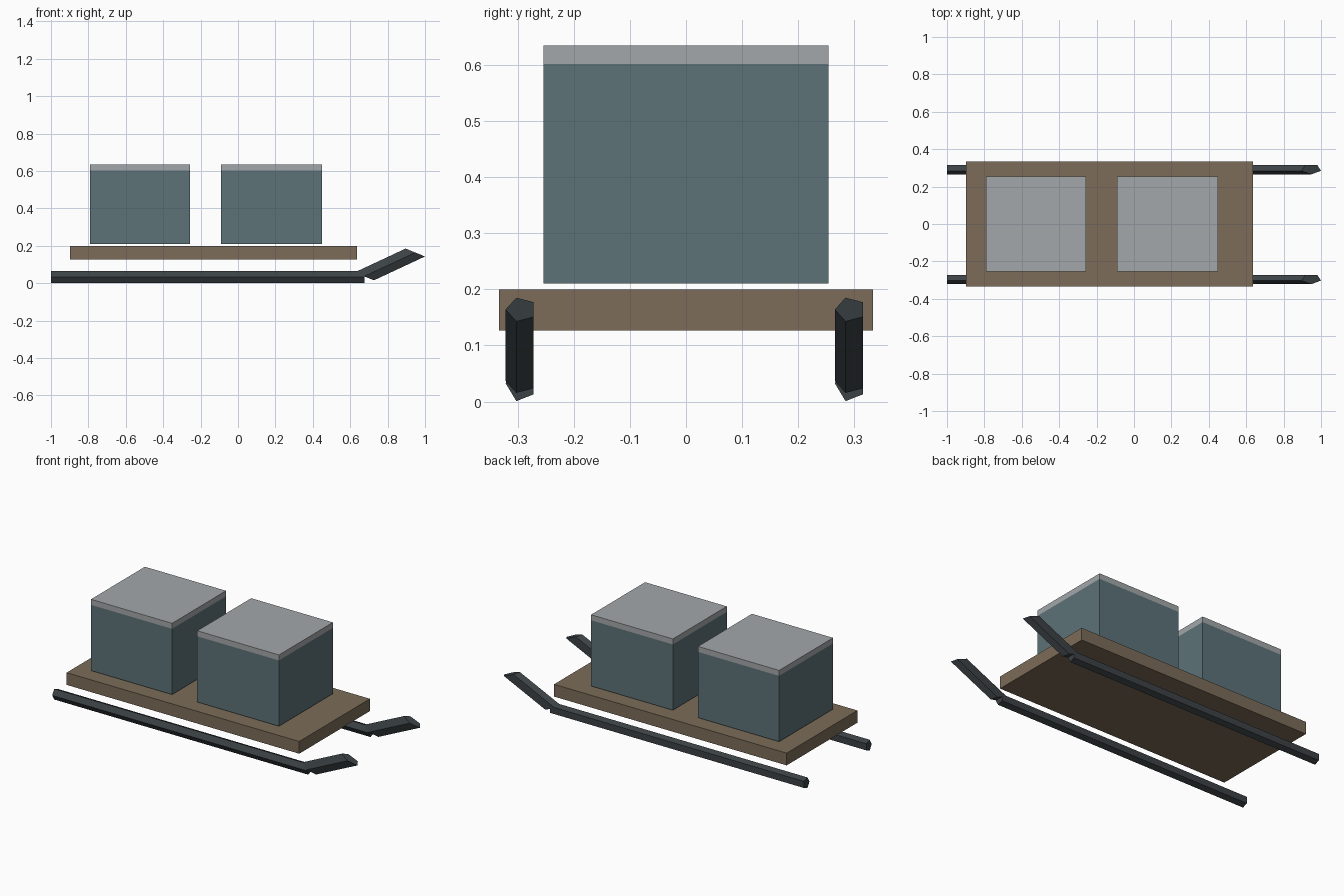
import bpy, bmesh
from math import cos, sin, pi
from mathutils import Vector

if "Cube" in bpy.data.objects:
    bpy.data.objects.remove(bpy.data.objects["Cube"])


def material(name, rgb):
    m = bpy.data.materials.new(name)
    m.diffuse_color = (*rgb, 1)
    m.use_nodes = True
    m.node_tree.nodes["Principled BSDF"].inputs["Base Color"].default_value = m.diffuse_color
    return m


WOOD = material("wood", (0.20, 0.15, 0.10))
METAL = material("dark_metal", (0.045, 0.055, 0.06))
CRATE = material("crate_blue", (0.11, 0.17, 0.19))
LID = material("lid_grey", (0.37, 0.39, 0.40))


def add_object(name, bm, mat):
    bmesh.ops.recalc_face_normals(bm, faces=bm.faces)
    mesh = bpy.data.meshes.new(name)
    bm.to_mesh(mesh)
    bm.free()
    mesh.materials.append(mat)
    bpy.context.collection.objects.link(bpy.data.objects.new(name, mesh))


def box(name, lo, hi, mat):
    lo, hi = Vector(lo), Vector(hi)
    bm = bmesh.new()
    bmesh.ops.create_cube(bm, size=1)
    bmesh.ops.scale(bm, vec=hi - lo, verts=bm.verts)
    bmesh.ops.translate(bm, vec=(lo + hi) / 2, verts=bm.verts)
    add_object(name, bm, mat)


def bar(name, start, end, side, up, mat):
    # five-sided bar; its section is spanned by the side and up vectors
    bm = bmesh.new()
    ring = [bm.verts.new(Vector(start) + Vector(side) * cos(2 * pi * i / 5)
                         + Vector(up) * sin(2 * pi * i / 5)) for i in range(5)]
    face = bm.faces.new(ring)
    new = bmesh.ops.extrude_face_region(bm, geom=[face], use_keep_orig=True)["geom"]
    verts = [g for g in new if isinstance(g, bmesh.types.BMVert)]
    bmesh.ops.translate(bm, vec=Vector(end) - Vector(start), verts=verts)
    add_object(name, bm, mat)


# Deck
box("deck", (-0.897, -0.333, 0.127), (0.637, 0.333, 0.2), WOOD)

# Runners with slanted upturned tips
for label, y in (("front", -0.294), ("back", 0.293)):
    side = (0, -0.0277, 0)
    bar(label + "_runner", (-1, y, 0.0325), (0.675, y, 0.0325),
        side, (0, 0, 0.0335), METAL)
    bar(label + "_runner_tip", (0.675, y, 0.0365), (0.948, y, 0.164),
        side, (-0.0545, 0, 0.0222), METAL)

# Cargo crates with lids
for label, x0, x1 in (("rear", -0.792, -0.257), ("forward", -0.091, 0.448)):
    box(label + "_crate", (x0, -0.254, 0.21), (x1, 0.254, 0.602), CRATE)
    box(label + "_crate_lid", (x0, -0.254, 0.602), (x1, 0.254, 0.635), LID)
